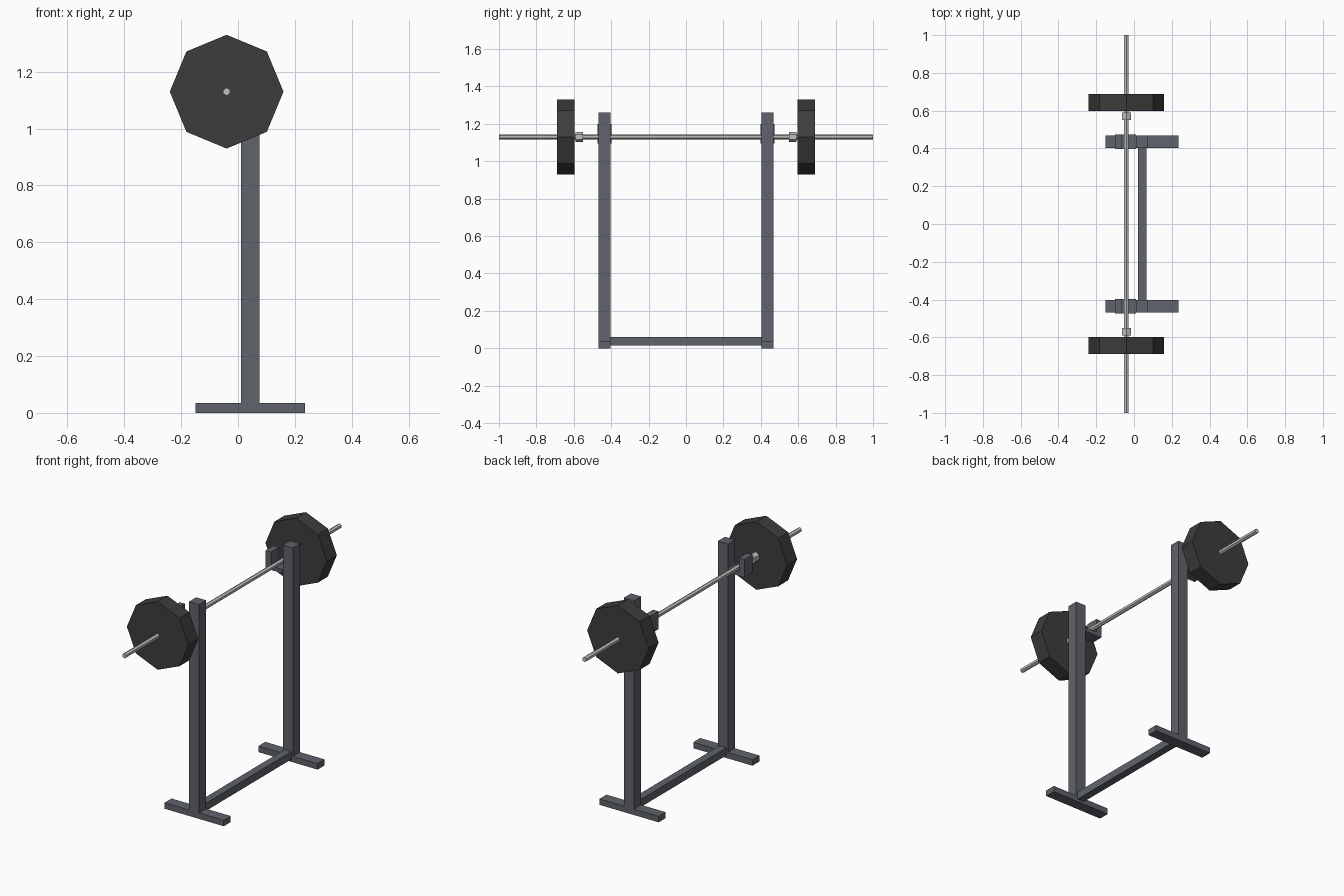
import bpy
import math

if "Cube" in bpy.data.objects:
    bpy.data.objects.remove(bpy.data.objects["Cube"])


def material(name, rgb):
    m = bpy.data.materials.new(name)
    m.diffuse_color = (*rgb, 1.0)
    m.use_nodes = True
    m.node_tree.nodes["Principled BSDF"].inputs["Base Color"].default_value = m.diffuse_color
    return m


FRAME = material("slate_grey", (0.115, 0.125, 0.145))
IRON = material("dark_iron", (0.046, 0.046, 0.046))
STEEL = material("bright_steel", (0.52, 0.52, 0.51))

BAR_X, BAR_Z = -0.04, 1.13


def box(name, x, y, z, mat):
    """Box from (min, max) ranges on each axis."""
    bpy.ops.mesh.primitive_cube_add(size=1)
    ob = bpy.context.object
    ob.name = name
    ranges = (x, y, z)
    for v in ob.data.vertices:
        v.co = [(a + b) / 2 + c * abs(b - a) for c, (a, b) in zip(v.co, ranges)]
    ob.data.materials.append(mat)
    return ob


def rod(name, radius, sides, y0, y1, mat):
    """Faceted cylinder along y, centred on the bar axis, one corner up."""
    bpy.ops.mesh.primitive_cylinder_add(
        vertices=sides, radius=radius, depth=abs(y1 - y0),
        location=(BAR_X, (y0 + y1) / 2, BAR_Z), rotation=(math.pi / 2, 0, 0))
    ob = bpy.context.object
    ob.name = name
    ob.data.materials.append(mat)
    return ob


# Bar and lower brace
rod("bar", 0.014, 6, -1.0, 1.0, STEEL)
box("cross_brace", (0.02, 0.065), (-0.405, 0.405), (0.015, 0.06), FRAME)

# Parts repeated at both ends
for side, s in (("front", -1), ("back", 1)):
    across = (s * 0.403, s * 0.468)
    hook_y = (s * 0.398, s * 0.473)
    box(f"{side}_foot", (-0.15, 0.235), across, (0.0, 0.035), FRAME)
    box(f"{side}_post", (0.01, 0.075), across, (0.0, 1.26), FRAME)
    # Bar hook: shelf and upright lip
    box(f"{side}_hook_shelf", (-0.10, 0.01), hook_y, (1.095, 1.117), FRAME)
    box(f"{side}_hook_lip", (-0.10, -0.065), hook_y, (1.095, 1.20), FRAME)
    # Weight plate and collar
    rod(f"{side}_plate", 0.20, 8, s * 0.597, s * 0.689, IRON)
    rod(f"{side}_collar", 0.027, 6, s * 0.55, s * 0.59, STEEL)
